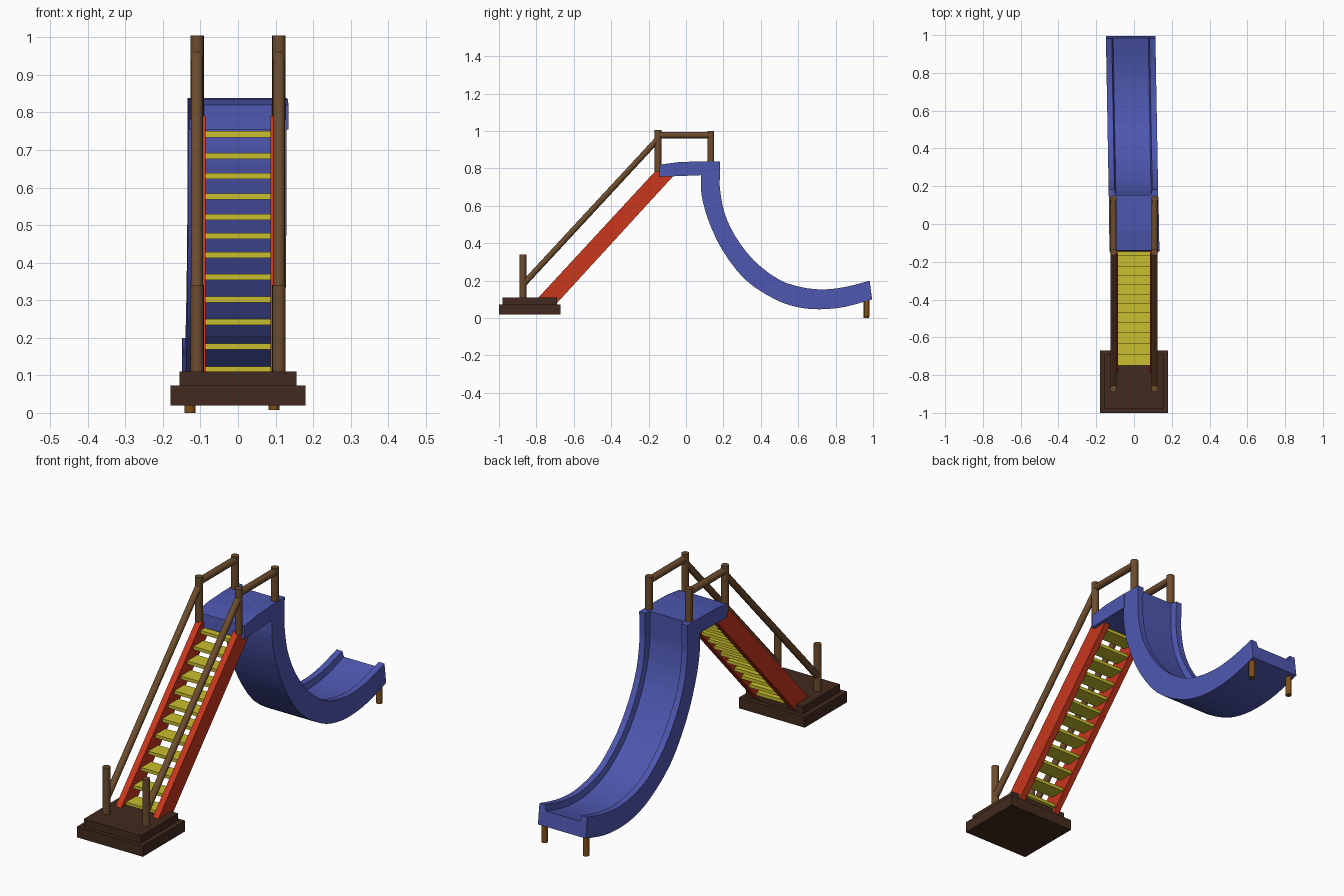
import bpy, bmesh
from mathutils import Vector, Matrix

if "Cube" in bpy.data.objects:
    bpy.data.objects.remove(bpy.data.objects["Cube"])


def material(name, rgb):
    m = bpy.data.materials.new(name)
    m.diffuse_color = (*rgb, 1)
    m.use_nodes = True
    m.node_tree.nodes["Principled BSDF"].inputs["Base Color"].default_value = m.diffuse_color
    return m


BLUE = material("blue", (0.075, 0.095, 0.43))
RED = material("red", (0.58, 0.038, 0.012))
YELLOW = material("yellow", (0.58, 0.52, 0.026))
BROWN = material("brown", (0.15, 0.073, 0.027))
DARK = material("dark_brown", (0.054, 0.023, 0.013))
TAN = material("tan", (0.2, 0.077, 0.01))


def finish(name, bm, mat, smooth=False):
    bmesh.ops.recalc_face_normals(bm, faces=bm.faces)
    me = bpy.data.meshes.new(name)
    bm.to_mesh(me)
    bm.free()
    me.materials.append(mat)
    ob = bpy.data.objects.new(name, me)
    bpy.context.collection.objects.link(ob)
    if smooth:
        for p in me.polygons:
            p.use_smooth = len(p.vertices) == 4
    return ob


def box(name, lo, hi, mat):
    lo, hi = Vector(lo), Vector(hi)
    bm = bmesh.new()
    bmesh.ops.create_cube(bm, size=1, matrix=Matrix.Translation((lo + hi) / 2)
                          @ Matrix.Diagonal((*(hi - lo), 1)))
    return finish(name, bm, mat)


def rod(name, a, b, r, mat):
    a, b = Vector(a), Vector(b)
    d = b - a
    bm = bmesh.new()
    bmesh.ops.create_cone(bm, cap_ends=True, segments=16, radius1=r, radius2=r, depth=d.length,
                          matrix=Matrix.Translation((a + b) / 2)
                          @ d.to_track_quat('Z', 'Y').to_matrix().to_4x4())
    return finish(name, bm, mat, True)


def loft(name, rings, mat):
    bm = bmesh.new()
    rows = [[bm.verts.new(p) for p in ring] for ring in rings]
    n = len(rows[0])
    for r, s in zip(rows, rows[1:]):
        for i in range(n):
            bm.faces.new((r[i], r[(i + 1) % n], s[(i + 1) % n], s[i]))
    bm.faces.new(rows[0])
    bm.faces.new(rows[-1][::-1])
    return finish(name, bm, mat)


def drift(y):
    # the slide is turned very slightly to the left
    return -0.018 * y


# Stepped base
box("base_lower", (-0.18, -1, 0.02), (0.18, -0.67, 0.073), DARK)
box("base_upper", (-0.156, -0.98, 0.073), (0.156, -0.69, 0.11), DARK)

# Side boards, posts and handrails
side_profile = [(-0.815, 0.082), (-0.69, 0.08), (-0.07, 0.757), (-0.16, 0.79)]
for side, s in (("left", -1), ("right", 1)):
    x = 0.109 * s
    loft(f"ladder_side_{side}",
         [[(s * w, y, z) for y, z in side_profile] for w in (0.086, 0.117)], RED)
    rod(f"bottom_post_{side}", (x, -0.872, 0.1), (x, -0.872, 0.34), 0.018, BROWN)
    rod(f"front_post_{side}", (x, -0.15, 0.78), (x, -0.15, 1.005), 0.018, BROWN)
    rod(f"back_post_{side}", (x, 0.133, 0.78), (x, 0.133, 1.0), 0.018, BROWN)
    rod(f"top_rail_{side}", (x, -0.15, 0.978), (x, 0.133, 0.978), 0.017, BROWN)
    rod(f"stair_rail_{side}", (x, -0.868, 0.183), (x, -0.152, 0.955), 0.016, BROWN)

# Treads
heights = [0.116, 0.177, 0.242, 0.302, 0.362, 0.42, 0.471, 0.522, 0.576, 0.631, 0.684, 0.742]
for i, z in enumerate(heights):
    y = -0.75 + (z - 0.116) / 1.08
    box(f"tread_{i + 1}", (-0.088, y, z - 0.008), (0.088, y + 0.078, z + 0.008), YELLOW)

# Platform
plat = [(-0.145, 0.755), (0.085, 0.764), (0.085, 0.838), (-0.04, 0.834), (-0.14, 0.82)]
loft("platform", [[(w + drift(y), y, z) for y, z in plat] for w in (-0.132, 0.132)], BLUE)

# Slide: (underside y, z, rim y, z) stations, smoothed into a swept channel
stations = [Vector(v) for v in (
    (0.08, 0.838, 0.183, 0.838), (0.08, 0.757, 0.181, 0.757), (0.083, 0.66, 0.182, 0.687),
    (0.118, 0.527, 0.205, 0.565), (0.193, 0.366, 0.262, 0.44), (0.316, 0.206, 0.363, 0.308),
    (0.476, 0.1, 0.495, 0.207), (0.6, 0.058, 0.61, 0.167), (0.717, 0.047, 0.727, 0.153),
    (0.85, 0.06, 0.85, 0.166), (0.995, 0.1, 0.982, 0.2))]
path = []
for i in range(len(stations) - 1):
    p1, p2 = stations[i], stations[i + 1]
    p0 = stations[max(i - 1, 0)]
    p3 = stations[min(i + 2, len(stations) - 1)]
    for t in (0, 1 / 3, 2 / 3):
        path.append(0.5 * (2 * p1 + (p2 - p0) * t + (2 * p0 - 5 * p1 + 4 * p2 - p3) * t ** 2
                           + (3 * p1 - p0 - 3 * p2 + p3) * t ** 3))
path.append(stations[-1])
# cross-section: (x, fraction from underside to rim)
section = [(-0.131, 0), (0.131, 0), (0.131, 1), (0.1, 1), (0.093, 0.72),
           (-0.093, 0.72), (-0.1, 1), (-0.131, 1)]
rings = []
for v in path:
    ring = []
    for x, f in section:
        y = v[0] + (v[2] - v[0]) * f
        z = v[1] + (v[3] - v[1]) * f
        ring.append((x + drift(y), y, z))
    rings.append(ring)
loft("slide", rings, BLUE)

# Feet under the slide end
rod("slide_foot_left", (-0.128, 0.963, 0), (-0.128, 0.963, 0.12), 0.015, TAN)
rod("slide_foot_right", (0.096, 0.966, 0.008), (0.096, 0.966, 0.12), 0.015, TAN)
